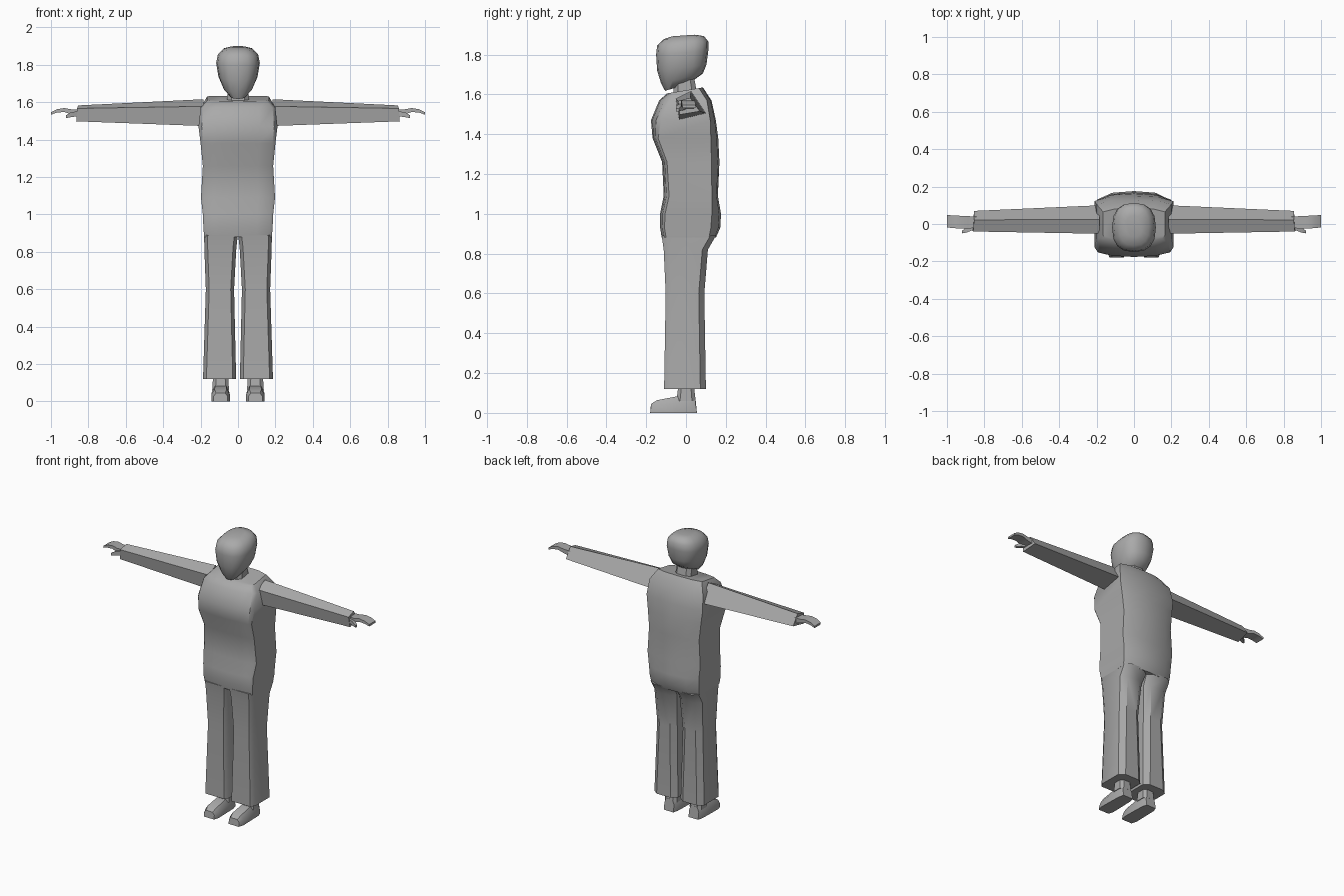
import bpy, bmesh, math

grey = bpy.data.materials.new("plain grey")
grey.diffuse_color = (0.4, 0.4, 0.4, 1)


def loft(name, rings, mirror=False, angle=35):
    """Skin a list of equal-length rings and close both ends."""
    bm = bmesh.new()
    loops = [[bm.verts.new(p) for p in ring] for ring in rings]
    n = len(loops[0])
    for a, b in zip(loops, loops[1:]):
        for i in range(n):
            j = (i + 1) % n
            bm.faces.new((a[i], a[j], b[j], b[i]))
    bm.faces.new(loops[0])
    bm.faces.new(loops[-1])
    bmesh.ops.recalc_face_normals(bm, faces=bm.faces[:])
    me = bpy.data.meshes.new(name)
    bm.to_mesh(me)
    bm.free()
    me.materials.append(grey)
    me.shade_smooth()
    me.set_sharp_from_angle(angle=math.radians(angle))
    ob = bpy.data.objects.new(name, me)
    bpy.context.collection.objects.link(ob)
    if mirror:
        ob.modifiers.new("other side", 'MIRROR')
    return ob


def mix(a, b, t):
    return a + (b - a) * t


# Torso: half cross-section mirrored about x, tilted at the shoulders
def torso_ring(z, w, f, sf, sb, b, tilt=0.0):
    half = [(0, f), (0.55 * w, f + 0.006), (0.92 * w, mix(f, sf, 0.5)), (w, sf),
            (w, sb), (0.62 * w, mix(sb, b, 0.8)), (0, b)]
    pts = half + [(-x, y) for x, y in half[-2:0:-1]]
    return [(x, y, z + tilt * (y - f) / (b - f)) for x, y in pts]


loft("torso", [torso_ring(*r) for r in (
    (0.880, 0.181, -0.122, -0.100, 0.115, 0.150),
    (0.93, 0.185, -0.130, -0.108, 0.125, 0.172),
    (1.00, 0.188, -0.130, -0.105, 0.130, 0.176),
    (1.09, 0.198, -0.112, -0.085, 0.130, 0.160),
    (1.26, 0.188, -0.120, -0.095, 0.128, 0.168),
    (1.38, 0.200, -0.168, -0.140, 0.125, 0.162),
    (1.47, 0.211, -0.176, -0.125, 0.122, 0.150),
    (1.57, 0.200, -0.135, -0.080, 0.105, 0.128),
    (1.605, 0.165, -0.095, -0.060, 0.065, 0.085, 0.03))])


# Trouser legs: eight-sided sections
def leg_ring(z, xi, xo, f, b):
    c, d = 0.018, 0.028
    return [(xi + c, f, z), (xo - c, f, z), (xo, f + d, z), (xo, b - d, z),
            (xo - c * 2, b, z), (xi + c * 2, b, z), (xi, b - d, z), (xi, f + d, z)]


loft("trouser_leg", [leg_ring(*r) for r in (
    (0.89, 0.001, 0.181, -0.122, 0.150),
    (0.82, 0.009, 0.180, -0.112, 0.110),
    (0.60, 0.021, 0.172, -0.102, 0.092),
    (0.12, 0.010, 0.187, -0.110, 0.100))], mirror=True)


# Shoes: sections running from heel to toe
def shoe_ring(y, w, h, dy=0.0):
    cx = 0.093
    return [(cx - w, y, 0), (cx + w, y, 0), (cx + w, y + dy, h * 0.6),
            (cx + w * 0.65, y + dy, h), (cx - w * 0.65, y + dy, h),
            (cx - w, y + dy, h * 0.6)]


loft("shoe", [shoe_ring(*r) for r in (
    (0.055, 0.036, 0.08, -0.008), (0.02, 0.045, 0.085), (-0.05, 0.047, 0.082),
    (-0.145, 0.049, 0.064), (-0.180, 0.038, 0.045, 0.004))], mirror=True)


def box_ring(cx, y0, y1, w, z):
    c = w * 0.4
    return [(cx - w + c, y0, z), (cx + w - c, y0, z), (cx + w, y0 + c, z),
            (cx + w, y1 - c, z), (cx + w - c, y1, z), (cx - w + c, y1, z),
            (cx - w, y1 - c, z), (cx - w, y0 + c, z)]


loft("ankle", [box_ring(0.093, -0.048, 0.048, 0.045, 0.06),
               box_ring(0.093, -0.038, 0.040, 0.040, 0.14)], mirror=True)
loft("neck", [box_ring(0, -0.065, 0.06, 0.06, 1.58),
              box_ring(0, -0.060, 0.04, 0.055, 1.69)])

# Sleeves: four-sided, tapering to the cuff
loft("sleeve", [
    [(0.185, -0.052, 1.578), (0.185, 0.025, 1.616), (0.185, 0.100, 1.505), (0.185, -0.035, 1.473)],
    [(0.860, -0.040, 1.567), (0.855, 0.022, 1.583), (0.855, 0.070, 1.515), (0.865, -0.032, 1.498)],
], mirror=True)


# Hands: thin curved paddle plus thumb
def slab(x, y0, y1, z0, z1):
    return [(x, y0, z0), (x, y1, z0), (x, y1, z1), (x, y0, z1)]


loft("hand", [slab(*r) for r in (
    (0.84, -0.018, 0.040, 1.525, 1.560),
    (0.89, -0.026, 0.042, 1.535, 1.562),
    (0.93, -0.024, 0.044, 1.548, 1.569),
    (0.97, -0.022, 0.046, 1.544, 1.562),
    (1.00, -0.018, 0.048, 1.533, 1.546))], mirror=True)
loft("thumb", [slab(*r) for r in (
    (0.855, -0.030, 0.000, 1.525, 1.553),
    (0.895, -0.046, -0.018, 1.520, 1.545),
    (0.920, -0.050, -0.036, 1.515, 1.530))], mirror=True)


# Head: tilted rounded-square rings from jaw to crown
def head_ring(yf, zf, yb, zb, w, n=16, p=0.8):
    ring = []
    for i in range(n):
        a = 2 * math.pi * i / n
        s, c = math.sin(a), math.cos(a)
        x = math.copysign(abs(s) ** p, s) * w
        t = 0.5 - 0.5 * math.copysign(abs(c) ** p, c)
        ring.append((x, mix(yf, yb, t), mix(zf, zb, t)))
    return ring


loft("head", [head_ring(*r) for r in (
    (-0.105, 1.618, 0.015, 1.655, 0.042),
    (-0.125, 1.655, 0.085, 1.705, 0.080),
    (-0.145, 1.720, 0.103, 1.750, 0.104),
    (-0.150, 1.800, 0.112, 1.820, 0.117),
    (-0.145, 1.845, 0.113, 1.865, 0.108),
    (-0.115, 1.876, 0.090, 1.893, 0.080),
    (-0.070, 1.892, 0.045, 1.900, 0.042))], angle=50)
